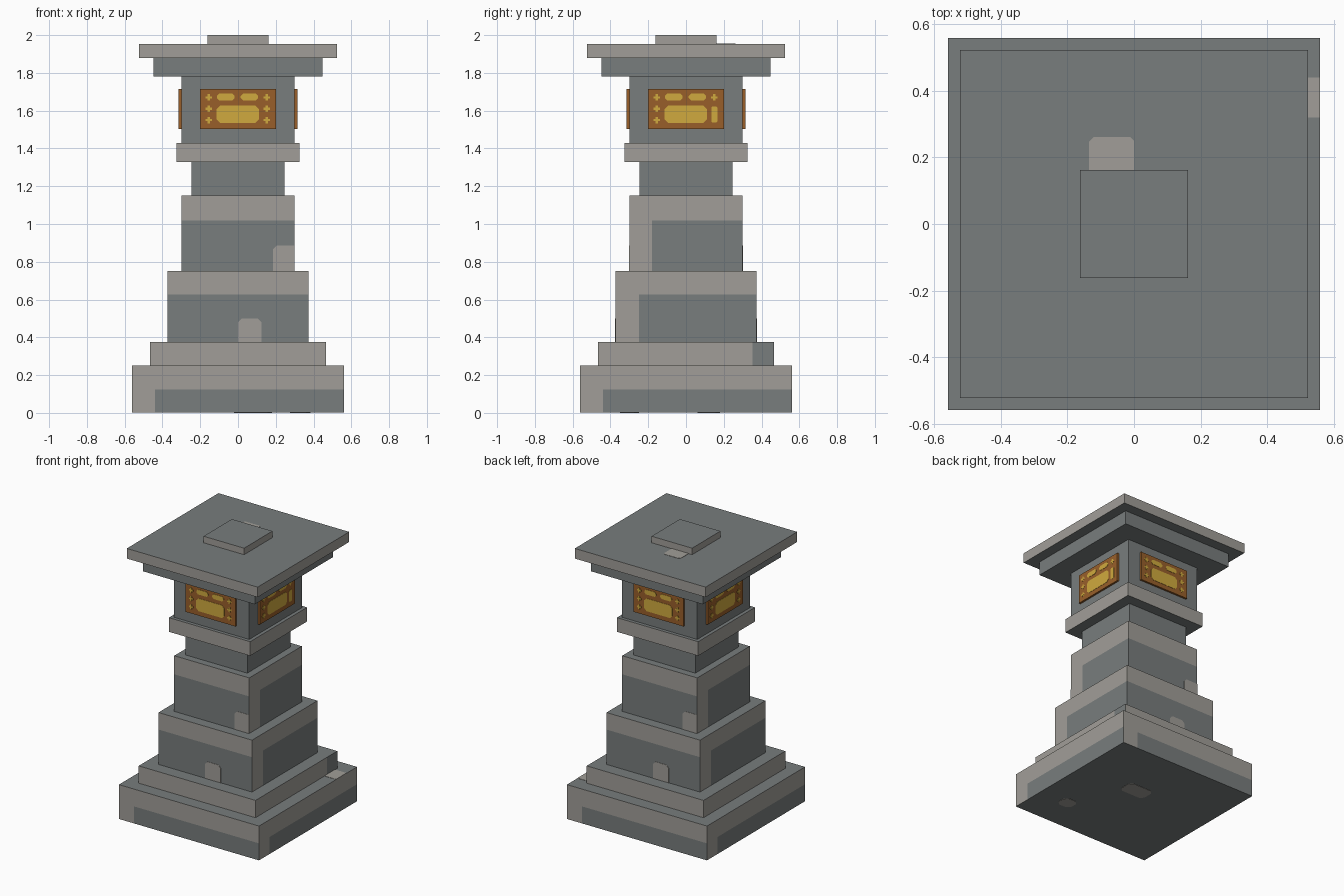
import bpy, bmesh, math
from mathutils import Matrix, Vector

if "Cube" in bpy.data.objects:
    bpy.data.objects.remove(bpy.data.objects["Cube"], do_unlink=True)


def material(name, rgb):
    lin = [((c / 255 + 0.055) / 1.055) ** 2.4 for c in rgb] + [1.0]
    m = bpy.data.materials.new(name)
    m.use_nodes = True
    m.diffuse_color = lin
    bsdf = m.node_tree.nodes["Principled BSDF"]
    bsdf.inputs["Base Color"].default_value = lin
    bsdf.inputs["Roughness"].default_value = 0.9
    return m


DARK, LIGHT, BROWN, GOLD = range(4)
MATS = [material("dark stone", (120, 125, 125)),
        material("light stone", (161, 158, 152)),
        material("brown wood", (152, 95, 42)),
        material("gold glow", (208, 170, 62))]


def finish(name, bm):
    bmesh.ops.recalc_face_normals(bm, faces=bm.faces)
    me = bpy.data.meshes.new(name)
    bm.to_mesh(me)
    bm.free()
    for m in MATS:
        me.materials.append(m)
    ob = bpy.data.objects.new(name, me)
    bpy.context.collection.objects.link(ob)
    return ob


def tier(name, half, z0, z1, side, cuts=(), rule=None):
    """Square stone block; rule(normal, u, z) colours the cut side faces,
    with u running to the right across each side."""
    bm = bmesh.new()
    bmesh.ops.create_cube(bm, size=1, matrix=Matrix.Translation((0, 0, (z0 + z1) / 2))
                          @ Matrix.Diagonal((2 * half, 2 * half, z1 - z0, 1)))
    for axis, pos in cuts:
        n = Vector([float(axis == i) for i in range(3)])
        bmesh.ops.bisect_plane(bm, geom=bm.verts[:] + bm.edges[:] + bm.faces[:],
                               plane_co=n * pos, plane_no=n)
    bm.normal_update()
    for f in bm.faces:
        if abs(f.normal.z) > 0.5:
            f.material_index = DARK
            continue
        c = f.calc_center_median()
        u = Vector((0, 0, 1)).cross(f.normal).dot(c)
        f.material_index = DARK if rule and rule(f.normal, u, c.z) else side
    # merge neighbouring cells of one colour
    bmesh.ops.dissolve_limit(bm, angle_limit=0.01, verts=bm.verts[:],
                             edges=bm.edges[:], delimit={'MATERIAL'})
    return finish(name, bm)


def frame(normal, dist):
    """Frame on a face: local x right, y up, z outward."""
    n = Vector(normal)
    up = Vector((0, 1, 0)) if abs(n.z) > 0.5 else Vector((0, 0, 1))
    return Matrix.Translation(n * dist) @ Matrix((up.cross(n), up, n)).transposed().to_4x4()


def add_prism(bm, mat, points, depth, colour):
    """Raise a flat outline out of a face."""
    low = [bm.verts.new(mat @ Vector((x, y, 0))) for x, y in points]
    top = [bm.verts.new(mat @ Vector((x, y, depth))) for x, y in points]
    n = len(points)
    faces = [bm.faces.new(top), bm.faces.new(low[::-1])]
    faces += [bm.faces.new((low[i], low[(i + 1) % n], top[(i + 1) % n], top[i])) for i in range(n)]
    for f in faces:
        f.material_index = colour


def rect(x0, x1, y0, y1, c=0.0):
    if not c:
        return [(x0, y0), (x1, y0), (x1, y1), (x0, y1)]
    return [(x0 + c, y0), (x1 - c, y0), (x1, y0 + c), (x1, y1 - c),
            (x1 - c, y1), (x0 + c, y1), (x0, y1 - c), (x0, y0 + c)]


def plus(x, y, r=0.017, t=0.006):
    return [(x + a, y + b) for a, b in
            [(-t, -r), (t, -r), (t, -t), (r, -t), (r, t), (t, t),
             (t, r), (-t, r), (-t, t), (-r, t), (-r, -t), (-t, -t)]]


def patch(name, normal, dist, points):
    bm = bmesh.new()
    add_prism(bm, frame(normal, dist), points, 0.002, LIGHT)
    return finish(name, bm)


# Stepped pedestal, worn light along the top and one edge of each side
tier("base_slab", 0.56, 0.002, 0.25, LIGHT,
     [(0, -0.44), (0, 0.44), (1, -0.44), (1, 0.44), (2, 0.125)],
     lambda n, u, z: u > -0.44 and z < 0.125)
tier("base_step", 0.467, 0.25, 0.375, LIGHT, [(1, 0.352)],
     lambda n, u, z: n.x > 0.5 and u > 0.352)
tier("lower_block", 0.374, 0.375, 0.75, LIGHT, [(1, -0.25), (1, 0.25), (2, 0.627)],
     lambda n, u, z: z < 0.627 and (abs(n.y) > 0.5 or u > -0.25))
tier("middle_block", 0.3, 0.75, 1.152, LIGHT, [(1, -0.18), (1, 0.18), (2, 1.018)],
     lambda n, u, z: z < 1.018 and (abs(n.y) > 0.5 or u > -0.18))

# Neck, collar, lantern and roof
tier("neck", 0.247, 1.152, 1.328, DARK)
tier("collar", 0.325, 1.328, 1.43, LIGHT)
tier("lantern_box", 0.3, 1.43, 1.78, DARK)
tier("roof_underlayer", 0.448, 1.78, 1.88, DARK)
tier("roof_slab", 0.523, 1.88, 1.953, LIGHT)
tier("roof_knob", 0.162, 1.953, 2.0, LIGHT)

# Light worn patches
for side, y in (("front", -1), ("back", 1)):
    patch(side + "_lower_patch", (0, y, 0), 0.374,
          [(0, 0.375), (0.125, 0.375), (0.125, 0.48), (0.105, 0.5), (0.02, 0.5), (0, 0.48)])
    patch(side + "_middle_patch", (0, y, 0), 0.3,
          [(0.185, 0.75), (0.3, 0.75), (0.3, 0.885), (0.205, 0.885), (0.185, 0.865)])
patch("roof_patch", (0, 0, 1), 1.953,
      [(-0.135, 0.162), (0, 0.162), (0, 0.25), (-0.012, 0.262), (-0.12, 0.262), (-0.135, 0.247)])
patch("base_top_patch", (0, 0, 1), 0.25, rect(0.467, 0.56, 0.32, 0.44))
# underside: the local x axis is mirrored
patch("underside_long_patch", (0, 0, -1), -0.002 * -1 * -1, rect(-0.18, 0.02, 0.06, 0.18, 0.025))
patch("underside_small_patch", (0, 0, -1), -0.002, rect(-0.385, -0.275, -0.35, -0.25, 0.025))

# Glowing panels on the four lantern sides
SIDES = {"front": (0, -1, 0), "right": (1, 0, 0), "back": (0, 1, 0), "left": (-1, 0, 0)}
for side, normal in SIDES.items():
    bm = bmesh.new()
    add_prism(bm, frame(normal, 0.3), rect(-0.2, 0.2, 1.502, 1.715), 0.014, BROWN)
    finish(side + "_panel", bm)

    marks = [rect(-0.113, 0.11, 1.535, 1.627, 0.018),
             rect(-0.112, -0.018, 1.655, 1.69, 0.012),
             rect(0.014, 0.106, 1.655, 1.69, 0.012)]
    marks += [plus(-0.155, z) for z in (1.55, 1.61, 1.67)]
    if side == "right":
        marks += [plus(0.15, 1.67), rect(0.134, 0.166, 1.537, 1.622, 0.006)]
    else:
        marks += [plus(0.152, z) for z in (1.55, 1.61, 1.67)]
    bm = bmesh.new()
    for points in marks:
        add_prism(bm, frame(normal, 0.314), points, 0.002, GOLD)
    finish(side + "_panel_marks", bm)
